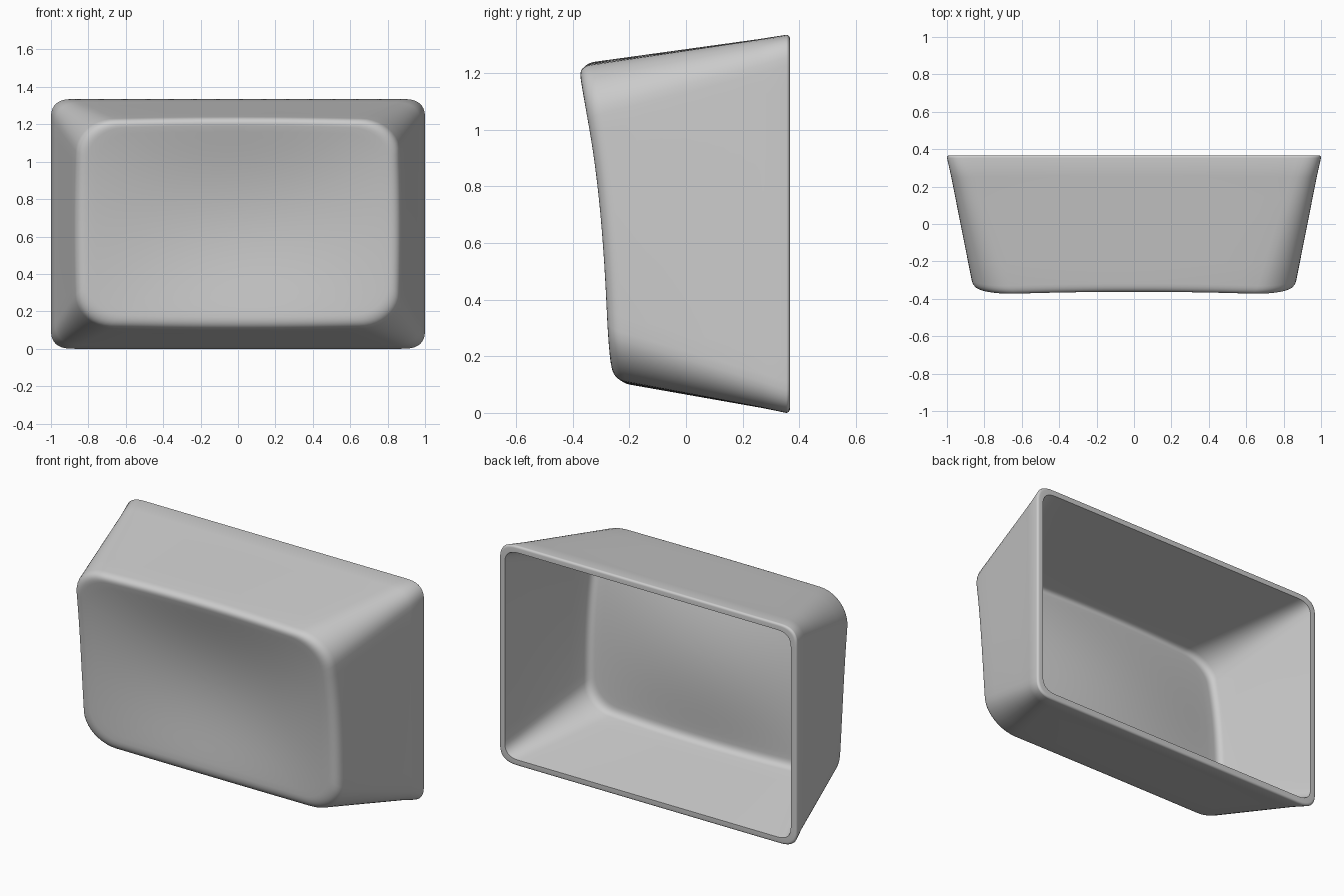
import bpy, bmesh, math
from mathutils import Vector

if "Cube" in bpy.data.objects:
    bpy.data.objects.remove(bpy.data.objects["Cube"])

BACK_Y = 0.367
WALL = 0.038


def round_rect(hx, z0, z1, r, power=2.0, bow=0.0, edge=14, corner=10):
    """Rounded, slightly bowed rectangle as (x, z) points, fixed point count."""
    hz, cz = (z1 - z0) / 2, (z1 + z0) / 2
    rx = r * 1.15
    arcs = []
    for k, (sx, sz) in enumerate([(1, 1), (-1, 1), (-1, -1), (1, -1)]):
        arc = []
        for i in range(corner + 1):
            a = math.pi / 2 * (k + i / corner)
            c, s = math.cos(a), math.sin(a)
            arc.append(Vector((sx * (hx - rx + rx * abs(c) ** (2 / power)),
                               sz * (hz - r + r * abs(s) ** (2 / power)))))
        arcs.append(arc)
    pts = []
    for k in range(4):
        pts += arcs[k]
        a, b = arcs[k][-1], arcs[(k + 1) % 4][0]
        pts += [a.lerp(b, i / edge) for i in range(1, edge)]
    return [Vector((p.x - math.copysign(bow, p.x) * (p.y / hz) ** 2 * abs(p.x) / hx,
                    cz + p.y - math.copysign(bow, p.y) * (p.x / hx) ** 2 * abs(p.y) / hz))
            for p in pts]


def face_y(x, z):
    """Dished front face: leaning curve plus a shallow bowl."""
    w = z - 0.2
    u2, v2 = (x / 0.82) ** 2, ((z - 0.68) / 0.54) ** 2
    bowl = 0.045 * (max(0, 1 - u2) * max(0, 1 - v2)) ** 1.5
    return -0.274 - 0.04 * w - 0.07 * w ** 3 + 0.02 * (1 - u2) + bowl


def back_ring(d, y):
    return [Vector((p.x, y, p.y))
            for p in round_rect(1 - d, d, 1.335 - d, 0.11 - d * 0.5, 2.8)]


def shell_rings(t, f):
    """Rings from the face centre out to the back opening, inset by t."""
    def on_face(p):
        return Vector((p.x, face_y(p.x, p.y) + t, p.y))

    back = back_ring(t, BACK_Y)
    front2d = round_rect(0.865 - t, 0.109 + t, 1.233 - t, 0.18 - t * 0.6, 2, 0.016)
    inner2d = round_rect(0.865 - t - f, 0.109 + t + f * 1.1, 1.233 - t - f * 0.75,
                         0.16 - t * 0.6, 2, 0.016)
    front = [on_face(p) for p in front2d]
    centre = Vector((0, 0.68))
    rings = []
    # dished face
    for i in range(1, 17):
        rings.append([on_face(centre.lerp(p, i / 16)) for p in inner2d])
    # rounded front edge
    starts = rings[-1]
    ends = [a + (b - a).normalized() * f for a, b in zip(front, back)]
    for i in range(1, 9):
        s = i / 8
        rings.append([p * (1 - s) ** 2 + q * 2 * s * (1 - s) + e * s * s
                      for p, q, e in zip(starts, front, ends)])
    # tapered walls
    for i in range(1, 7):
        rings.append([e.lerp(b, i / 6) for e, b in zip(ends, back)])
    return rings, on_face(centre)


outer, outer_c = shell_rings(0.0, 0.055)
inner, inner_c = shell_rings(WALL, 0.04)

# softened outer rim
R = 0.013
for p in outer[-1]:
    p.y -= R
rim = []
for i in range(1, 5):
    a = math.pi / 2 * i / 4
    rim.append(back_ring(R * (1 - math.cos(a)), BACK_Y - R + R * math.sin(a)))
rings = outer + rim + inner[::-1]

# skin all rings into one closed shell
bm = bmesh.new()
grid = [[bm.verts.new(p) for p in ring] for ring in rings]
n = len(grid[0])
for a, b in zip(grid, grid[1:]):
    for i in range(n):
        j = (i + 1) % n
        bm.faces.new((a[i], a[j], b[j], b[i]))
for ring, c in ((grid[0], outer_c), (grid[-1], inner_c)):
    v = bm.verts.new(c)
    for i in range(n):
        bm.faces.new((ring[i], ring[(i + 1) % n], v))
bmesh.ops.recalc_face_normals(bm, faces=bm.faces)
mesh = bpy.data.meshes.new("key_shell")
bm.to_mesh(mesh)
bm.free()

shell = bpy.data.objects.new("key_shell", mesh)
bpy.context.collection.objects.link(shell)
bpy.context.view_layer.objects.active = shell
shell.select_set(True)
bpy.ops.object.shade_smooth_by_angle(angle=math.radians(50))
